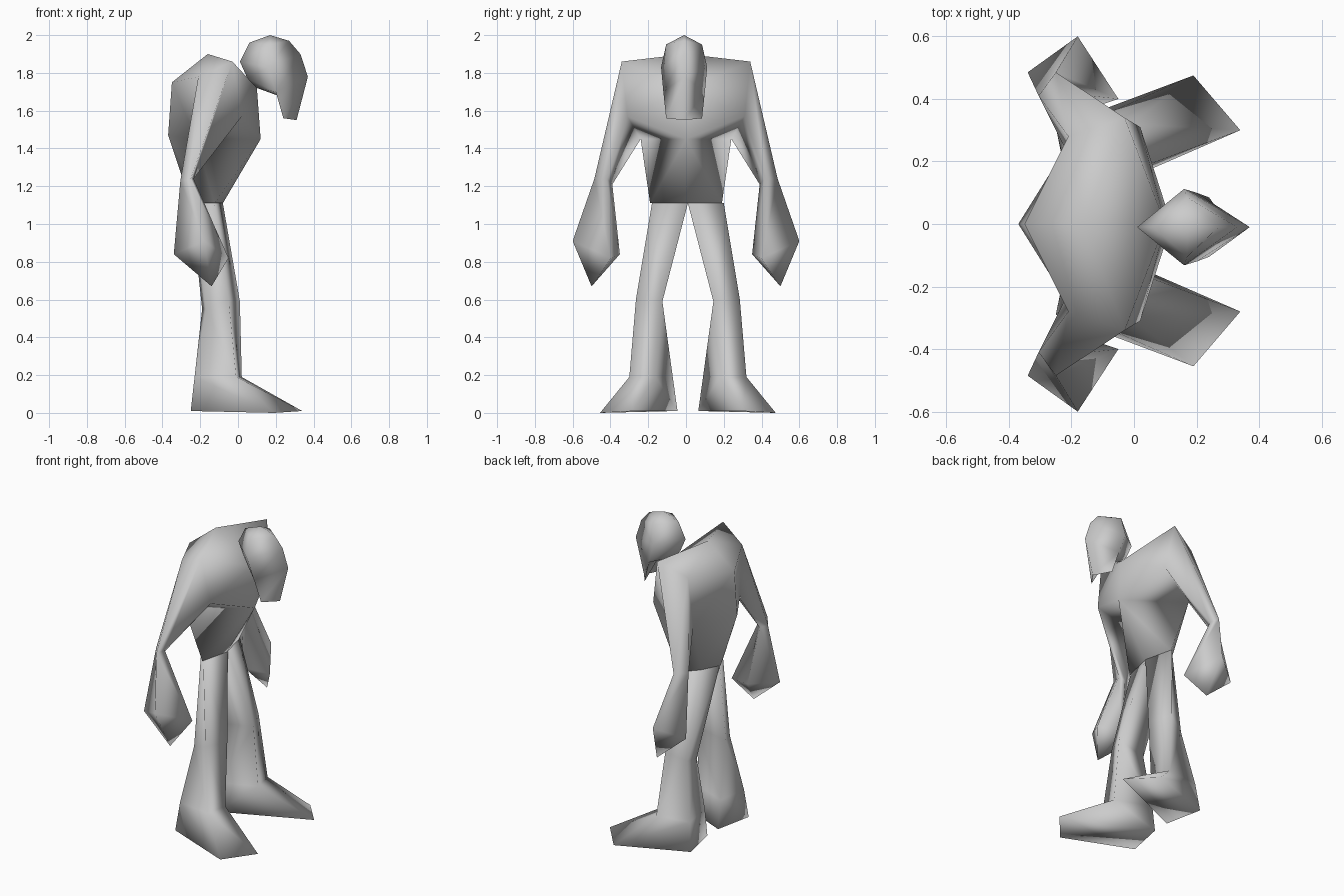
import bpy
import bmesh
import math

if "Cube" in bpy.data.objects:
    bpy.data.objects.remove(bpy.data.objects["Cube"], do_unlink=True)

grey = bpy.data.materials.new("plain grey")
grey.use_nodes = True
grey.diffuse_color = (0.6, 0.6, 0.6, 1)
grey.node_tree.nodes["Principled BSDF"].inputs["Base Color"].default_value = (0.6, 0.6, 0.6, 1)


def make_object(name, polygons, crease=120):
    """Weld loose polygons into one closed, smooth shaded object."""
    bm = bmesh.new()
    for polygon in polygons:
        bm.faces.new([bm.verts.new(p) for p in polygon])
    bmesh.ops.remove_doubles(bm, verts=bm.verts, dist=0.001)
    bmesh.ops.recalc_face_normals(bm, faces=bm.faces)
    mesh = bpy.data.meshes.new(name)
    bm.to_mesh(mesh)
    bm.free()
    mesh.materials.append(grey)
    obj = bpy.data.objects.new(name, mesh)
    bpy.context.collection.objects.link(obj)
    bpy.ops.object.select_all(action="DESELECT")
    obj.select_set(True)
    bpy.context.view_layer.objects.active = obj
    bpy.ops.object.shade_smooth_by_angle(angle=math.radians(crease))
    return obj


def loft(rings):
    """Quads between successive rings of equal length."""
    quads = []
    for low, high in zip(rings, rings[1:]):
        for i in range(len(low)):
            j = (i + 1) % len(low)
            quads.append([low[i], low[j], high[j], high[i]])
    return quads


def fan(ring, tip):
    """Triangles from a ring to a single point."""
    return [[ring[i - 1], ring[i], tip] for i in range(len(ring))]


def to_side(polygons, side, shift=0):
    return [[(x, y * side + shift, z) for x, y, z in p] for p in polygons]


# Torso: centre line and one side, from the shoulder ridge down to the waist
top_mid, shoulder = (-0.16, 0, 1.90), (-0.03, 0.34, 1.86)
back_mid, back_side = (-0.35, 0, 1.75), (-0.21, 0.28, 1.78)
neck_mid, pec_side = (0.10, 0, 1.72), (0.02, 0.31, 1.57)
rib_mid, armpit = (-0.37, 0, 1.47), (-0.22, 0.24, 1.45)
chest_mid = (0.12, 0, 1.45)
waist_back, waist_back_side = (-0.25, 0, 1.11), (-0.19, 0.12, 1.11)
waist_front, waist_front_side = (-0.08, 0, 1.11), (-0.125, 0.19, 1.11)

torso = [
    [top_mid, shoulder, back_side],
    [top_mid, back_side, back_mid],
    [top_mid, neck_mid, shoulder],
    [neck_mid, pec_side, shoulder],
    [neck_mid, chest_mid, pec_side],
    [chest_mid, armpit, pec_side],
    [back_mid, back_side, armpit, rib_mid],
    [rib_mid, armpit, waist_back_side, waist_back],
    [armpit, waist_front_side, waist_back_side],
    [armpit, chest_mid, waist_front_side],
    [chest_mid, waist_front, waist_front_side],
    [waist_back, waist_back_side, waist_front_side, waist_front],
]

# Arm: grows out of the torso, narrows at the elbow, ends in a pointed fist
arm_root = [back_side, shoulder, pec_side, armpit]
elbow = [(-0.305, 0.41, 1.23), (-0.25, 0.485, 1.24),
         (-0.235, 0.42, 1.24), (-0.26, 0.39, 1.21)]
fist = [(-0.34, 0.485, 0.84), (-0.18, 0.60, 0.91),
        (-0.05, 0.40, 0.82), (-0.2, 0.35, 0.84)]
fingertip = (-0.14, 0.5, 0.67)
arm = loft([arm_root, elbow, fist]) + fan(fist, fingertip)

half = torso + arm
make_object("torso_and_arms", to_side(half, 1) + to_side(half, -1))

# Legs: hip, knee, ankle and a long flat foot turned slightly outwards
hip = [waist_back, waist_back_side, waist_front_side, waist_front]
knee = [(-0.19, 0.15, 0.55), (-0.17, 0.22, 0.55), (-0.05, 0.275, 0.6), (0.01, 0.135, 0.59)]
ankle = [(-0.2, 0.08, 0.19), (-0.23, 0.28, 0.19), (-0.01, 0.31, 0.19), (0.02, 0.17, 0.19)]
sole = [(-0.2, 0.055, 0.01), (-0.25, 0.3, 0.01), (0.19, 0.465, 0), (0.34, 0.29, 0.01)]
leg = loft([hip, knee, ankle, sole]) + [sole, hip]
for name, side in (("left_leg", 1), ("right_leg", -1)):
    make_object(name, to_side(leg, side, 0.01))

# Head: diamond rings from the crown down to the jutting chin


def head_ring(back, flank, front):
    (bx, bz), (sx, sy, sz), (fx, fz) = back, flank, front
    return [(bx, 0, bz), (sx, sy, sz), (fx, 0, fz), (sx, -sy, sz)]


crown = head_ring((0.06, 1.96), (0.17, 0.095, 1.95), (0.27, 1.97))
brow = head_ring((0.01, 1.86), (0.16, 0.122, 1.83), (0.33, 1.90))
cheek = head_ring((0.05, 1.77), (0.2, 0.11, 1.70), (0.37, 1.78))
chin = head_ring((0.21, 1.68), (0.24, 0.095, 1.56), (0.31, 1.55))
nape = (0.1, 0, 1.72)
head = fan(crown, (0.17, 0, 2.0)) + loft([crown, brow, cheek])
for a, b in ((1, 2), (2, 3)):
    head.append([cheek[a], cheek[b], chin[b], chin[a]])
for flank in (1, 3):
    head += [[cheek[0], cheek[flank], nape],
             [nape, cheek[flank], chin[0]],
             [chin[0], cheek[flank], chin[flank]],
             [chin[0], chin[flank], chin[2]]]
skull = make_object("head", head)
skull.location.y = -0.01
